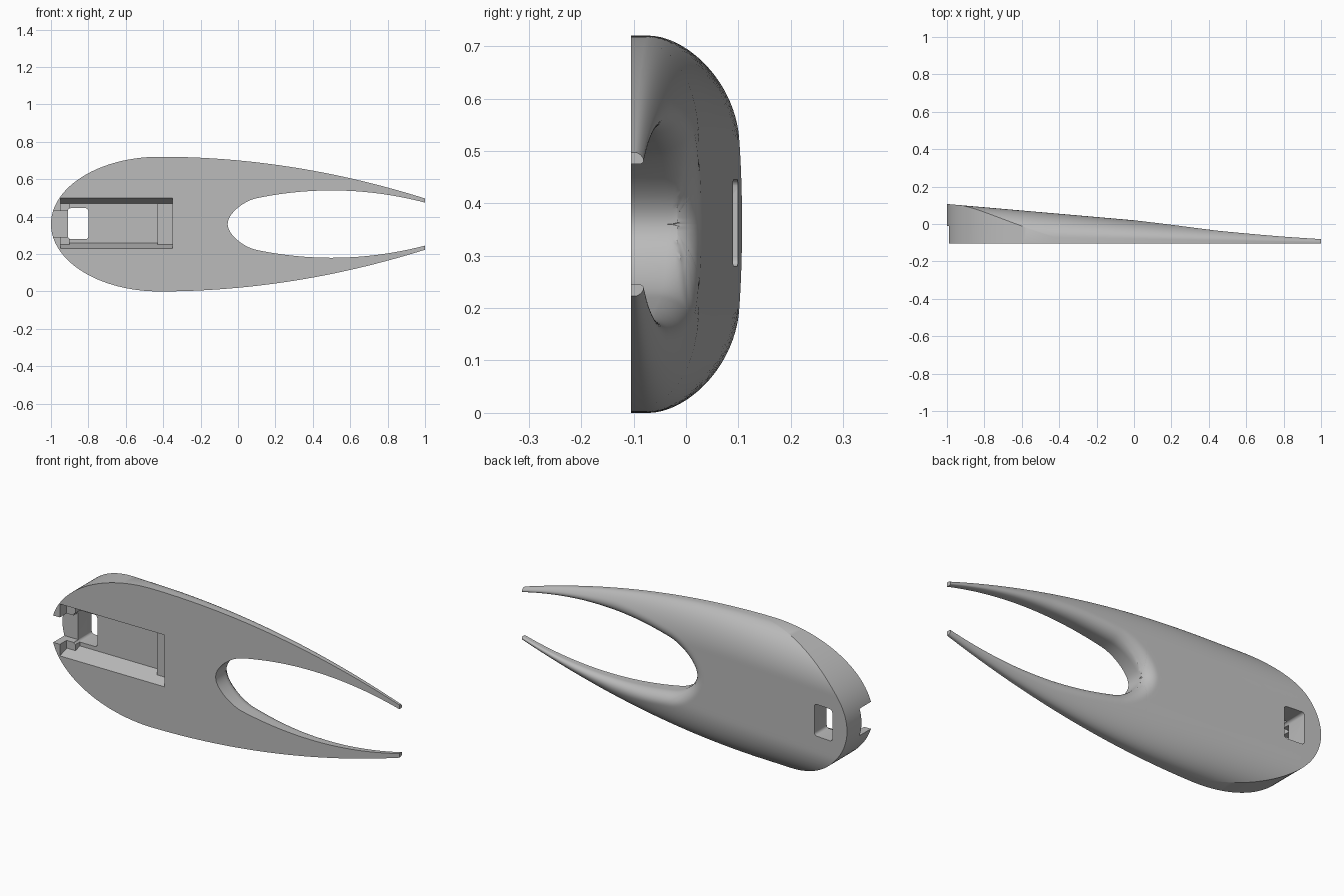
import bpy, bmesh, math
from mathutils import Vector

cube = bpy.data.objects.get("Cube")
if cube:
    bpy.data.objects.remove(cube, do_unlink=True)

FRONT, MID, NOSE, WIDE = -0.105, 0.36, -0.055, -0.42
COLS = 32

grey = bpy.data.materials.new("plain grey")
grey.use_nodes = True
grey.diffuse_color = (0.5, 0.5, 0.5, 1)
grey.node_tree.nodes["Principled BSDF"].inputs["Base Color"].default_value = (0.5, 0.5, 0.5, 1)


def make_object(name, bm, z=0.0):
    bmesh.ops.recalc_face_normals(bm, faces=bm.faces)
    mesh = bpy.data.meshes.new(name)
    bm.to_mesh(mesh)
    bm.free()
    mesh.materials.append(grey)
    obj = bpy.data.objects.new(name, mesh)
    obj.location.z = z
    bpy.context.collection.objects.link(obj)
    return obj


# Outline rules: overall half width, loft half width, fork opening, thickness
def loft_width(x):
    return MID if x < WIDE else MID - 0.1106 * (x - WIDE) ** 2


def outer(x):
    if x < WIDE:
        return MID * math.sqrt(max(0, 1 - ((WIDE - x) / (1 + WIDE)) ** 2))
    return loft_width(x)


def fork(x):
    if x <= NOSE:
        return 0.0
    s = 0.18 - 0.26 * (x - 0.5) ** 2
    if x < 0.1:
        s *= math.sqrt(max(0, 1 - ((0.1 - x) / (0.1 - NOSE)) ** 2))
    return s


def thickness(x):
    return 0.212 + (0.038 - 0.212) * (x + 1) / 2


# Stations crowd together at the round end and the fork nose
def ease(a, b, n):
    return [a + (b - a) * (1 - math.cos(math.pi / 2 * i / n)) for i in range(n + 1)]


fork_xs = ease(NOSE, 1, 60)
stations = ease(-1, WIDE, 36)[:-1] + ease(NOSE, WIDE, 30)[::-1][:-1] + fork_xs
rim = [Vector((x, fork(x))) for x in fork_xs]


def back_y(x, z):
    t = thickness(x)
    v = max(0, (z / loft_width(x) - 0.45) / 0.55)
    h = t * (0.2 + 0.8 * math.sqrt(max(0, 1 - min(v, 1) ** 2)))
    # rounded rim around the fork
    r = min(0.06, 0.6 * (outer(x) - fork(x)))
    d = min((p - Vector((x, z))).length for p in rim)
    if d < r:
        h -= min(r, 0.6 * h) * (1 - math.sqrt(1 - (1 - d / r) ** 2))
    return FRONT + h


# Upper half of the body, mirrored to the lower half
bm = bmesh.new()
front, back = [], []
for x in stations:
    a, b = fork(x), outer(x)
    zs = [a + (b - a) * (1 - math.cos(math.pi * j / COLS)) / 2 for j in range(COLS + 1)]
    front.append([bm.verts.new((x, FRONT, z)) for z in zs])
    back.append([bm.verts.new((x, back_y(x, z), z)) for z in zs])
for i in range(len(stations) - 1):
    for grid in (front, back):
        for j in range(COLS):
            bm.faces.new((grid[i][j], grid[i + 1][j], grid[i + 1][j + 1], grid[i][j + 1]))
    edges = [COLS] if stations[i] < NOSE else [0, COLS]
    for j in edges:
        bm.faces.new((front[i][j], front[i + 1][j], back[i + 1][j], back[i][j]))
for j in range(COLS):
    bm.faces.new((front[-1][j], front[-1][j + 1], back[-1][j + 1], back[-1][j]))
bmesh.ops.remove_doubles(bm, verts=bm.verts, dist=0.00001)
body = make_object("forked_body", bm, MID)
mirror = body.modifiers.new("mirror", 'MIRROR')
mirror.use_axis = (False, False, True)
mirror.merge_threshold = 0.00002


# Cutter block, optionally narrowing in height towards the back
def block(name, x0, x1, y0, y1, z0, z1, taper=0.0, bevel=0.0):
    bm = bmesh.new()
    bmesh.ops.create_cube(bm, size=1)
    for v in bm.verts:
        inset = taper if v.co.y > 0 else 0
        v.co = (x1 if v.co.x > 0 else x0, y1 if v.co.y > 0 else y0,
                z1 - inset if v.co.z > 0 else z0 + inset)
    if bevel:
        along = [e for e in bm.edges if abs((e.verts[0].co - e.verts[1].co).y) > 0.01]
        bmesh.ops.bevel(bm, geom=along, offset=bevel, segments=4, affect='EDGES', profile=0.5)
    return make_object(name, bm)


def hole(name, x, z):
    bm = bmesh.new()
    bmesh.ops.create_cone(bm, cap_ends=True, segments=20, radius1=0.01, radius2=0.01, depth=0.06)
    for v in bm.verts:
        v.co = (x + v.co.x, -0.03 + v.co.z, z + v.co.y)
    return make_object(name, bm)


def combine(cutter, operation='DIFFERENCE'):
    mod = body.modifiers.new(cutter.name, 'BOOLEAN')
    mod.object, mod.operation, mod.solver = cutter, operation, 'EXACT'
    bpy.ops.object.modifier_apply(modifier=mod.name)
    bpy.data.objects.remove(cutter, do_unlink=True)


bpy.ops.object.select_all(action='DESELECT')
bpy.context.view_layer.objects.active = body
body.select_set(True)
bpy.ops.object.modifier_apply(modifier="mirror")

# Front pocket, mounting ledges, end notch and window
combine(block("pocket", -0.95, -0.35, -0.2, -0.012, 0.2, 0.53, 0.06))
combine(block("right_ledge", -0.43, -0.345, -0.05, 0.0, 0.25, 0.47), 'UNION')
for z0, z1 in ((0.25, 0.29), (0.43, 0.47)):
    combine(block("left_ledge", -0.955, -0.9, -0.05, 0.0, z0, z1), 'UNION')
combine(block("end_notch", -1.1, -0.9, -0.2, -0.012, 0.29, 0.43))
combine(block("window", -0.91, -0.8, -0.2, 0.3, 0.28, 0.445, 0, 0.015))
for x in (-0.925, -0.395):
    for z in (0.295, 0.425):
        combine(hole("screw_hole", x, z))

bpy.ops.object.shade_smooth_by_angle(angle=math.radians(30))
